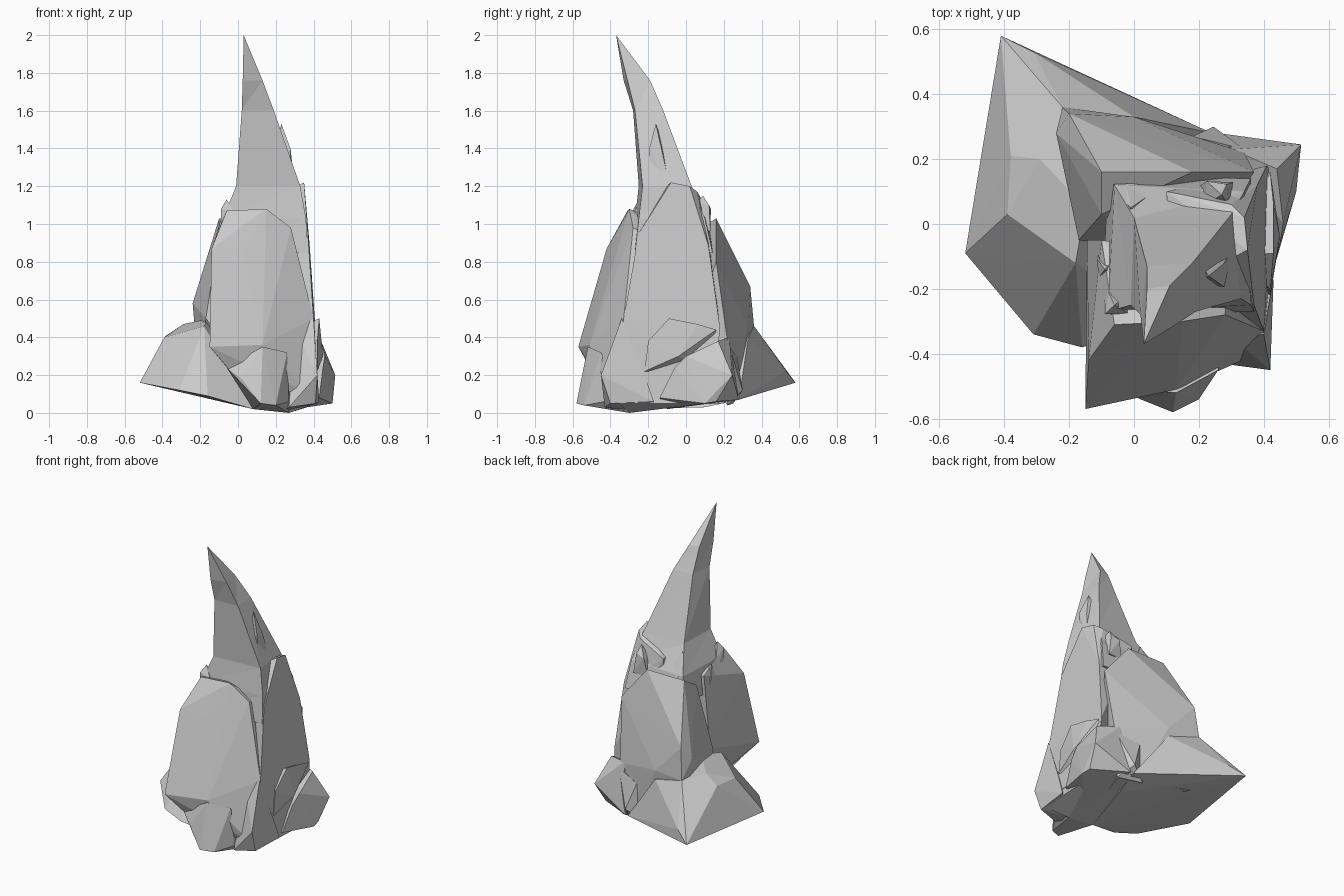
import bpy, bmesh, random
from mathutils import Vector

random.seed(4)


def finish(name, bm):
    bmesh.ops.recalc_face_normals(bm, faces=bm.faces)
    me = bpy.data.meshes.new(name)
    bm.to_mesh(me)
    bm.free()
    ob = bpy.data.objects.new(name, me)
    bpy.context.collection.objects.link(ob)
    return ob


def boulder(name, pts):
    """Faceted rock: convex hull of a few corner points."""
    bm = bmesh.new()
    for p in pts:
        bm.verts.new(p)
    r = bmesh.ops.convex_hull(bm, input=bm.verts)
    junk = {v for v in r["geom_interior"] + r["geom_unused"]
            if isinstance(v, bmesh.types.BMVert) and not v.link_faces}
    bmesh.ops.delete(bm, geom=list(junk), context='VERTS')
    return finish(name, bm)


def loft(name, rings, tip):
    """Four-sided horn through (z, corner points) rings up to a tip."""
    bm = bmesh.new()
    rows = [[bm.verts.new((x, y, z)) for x, y in c] for z, c in rings]
    top = bm.verts.new(tip)
    for a, b in zip(rows, rows[1:]):
        for i in range(4):
            j = (i + 1) % 4
            bm.faces.new((a[i], a[j], b[j]))
            bm.faces.new((a[i], b[j], b[i]))
    for i in range(4):
        bm.faces.new((rows[-1][i], rows[-1][(i + 1) % 4], top))
    bm.faces.new(rows[0][::-1])
    return finish(name, bm)


def shard(name, base, peak, w):
    """Small pointed splinter leaning from base to peak."""
    b, p = Vector(base), Vector(peak)
    pts = [p]
    for t, k in ((0, 1), (0.6, 0.7)):
        c = b.lerp(p, t)
        for sx, sy in ((-1, -1), (1, -1), (1, 1), (-1, 1)):
            pts.append(c + Vector((sx * w * k * random.uniform(.6, 1.1),
                                   sy * w * k * random.uniform(.6, 1.1),
                                   random.uniform(-.03, .03))))
    return boulder(name, pts)


# curved horn
loft("spire", [
    (0.85, [(-.10, -.28), (.37, -.27), (.36, .14), (-.08, .15)]),
    (1.03, [(-.08, -.27), (.36, -.25), (.34, .10), (-.06, .12)]),
    (1.20, [(-.01, -.25), (.33, -.23), (.30, .03), (.00, .02)]),
    (1.60, [(.02, -.28), (.19, -.27), (.18, -.12), (.04, -.13)]),
    (1.76, [(.025, -.33), (.13, -.31), (.11, -.19), (.04, -.20)]),
], (.03, -.37, 2.0))

# big front slab
boulder("front_slab", [
    (-.15, -.57, .35), (-.14, -.42, .87), (-.06, -.31, 1.07), (.15, -.30, 1.08),
    (.28, -.28, .98), (.03, -.39, .86), (.40, -.33, .50), (.13, -.51, .36),
    (.02, -.46, .15), (.27, -.30, .01), (.38, -.40, .10),
    (-.145, -.05, .50), (-.10, -.05, .98), (.30, -.10, .90), (.10, -.10, .05)])

# front foot below the slab
boulder("front_foot", [
    (.12, -.58, .05), (.20, -.54, .04), (.02, -.54, .18), (.13, -.52, .35),
    (.27, -.43, .06), (.26, -.45, .32), (.27, -.30, 0), (.08, -.30, .02),
    (-.06, -.50, .24)])

# right wall
boulder("right_slab", [
    (.35, -.08, 1.22), (.34, .02, 1.20), (.30, .06, 1.17), (.38, .12, .88),
    (.37, -.25, .95), (.40, -.33, .50), (.41, .18, .45), (.41, -.38, .10),
    (.43, .15, .10), (.12, -.20, 1.1), (.10, .10, 1.1), (.10, 0, .05)])

# back wall with its ridge running down to the far corner
boulder("back_slab", [
    (-.22, .36, .46), (-.20, .34, .67), (-.24, .28, .58), (-.13, .20, .88),
    (-.10, .16, 1.03), (0, .33, .46), (.16, .27, .10), (.34, .22, .38),
    (.37, .16, .80), (.18, .16, 1.03), (-.17, -.05, .50), (-.10, .03, .95),
    (.2, -.1, .04), (.3, .2, .05), (-.2, .3, .1)])

# spreading foot on the left
boulder("left_foot", [
    (-.52, -.09, .16), (-.41, .58, .16), (-.31, -.34, .12), (-.39, .03, .40),
    (-.38, .21, .41), (-.29, .20, .47), (-.16, -.38, .09), (.08, -.30, .02),
    (-.15, .05, .50), (-.22, .36, .46), (-.31, .53, .22), (0, .33, .40),
    (.24, .28, .07), (.20, .10, .03), (-.18, -.12, .46)])

# core of the base, closing the underside
boulder("base_core", [
    (.08, -.30, .02), (.27, -.30, 0), (.41, -.36, .05), (.43, .10, .05),
    (.24, .26, .07), (-.10, .20, .10), (.10, 0, .4), (.40, -.10, .4)])

# rubble at the right foot
boulder("right_rock", [
    (.515, .245, .20), (.50, .10, .05), (.49, .16, .06), (.45, -.06, .24),
    (.46, .0, .30), (.44, .17, .38), (.30, .23, .40), (.26, .28, .07),
    (.30, -.10, .02), (.43, -.14, .08)])
boulder("middle_rock", [
    (.43, -.09, .50), (.43, .06, .47), (.42, .16, .44), (.45, -.04, .30),
    (.42, -.20, .38), (.42, -.22, .22), (.30, -.10, .45), (.30, .1, .2)])
boulder("corner_rock", [
    (.42, -.45, .20), (.40, -.34, .50), (.41, -.40, .05), (.42, -.22, .20),
    (.27, -.43, .03), (.24, -.30, .01), (.30, -.35, .45), (.43, -.17, .06)])
boulder("back_rock", [
    (.245, .30, .12), (.18, .27, .30), (.34, .23, .35), (.14, .25, .05),
    (.32, .22, .04), (.2, .1, .2)])

# splinters around the shoulder
for i, (b, p, w) in enumerate([
        ((.24, -.14, 1.15), (.23, -.16, 1.53), .06),
        ((-.04, -.24, .95), (-.06, -.25, 1.13), .05),
        ((-.07, -.12, .85), (-.09, -.14, 1.03), .05),
        ((.02, .06, 1.0), (-.01, .05, 1.16), .06),
        ((.24, .08, .98), (.27, .09, 1.15), .06)]):
    shard(f"splinter_{i + 1}", b, p, w)
